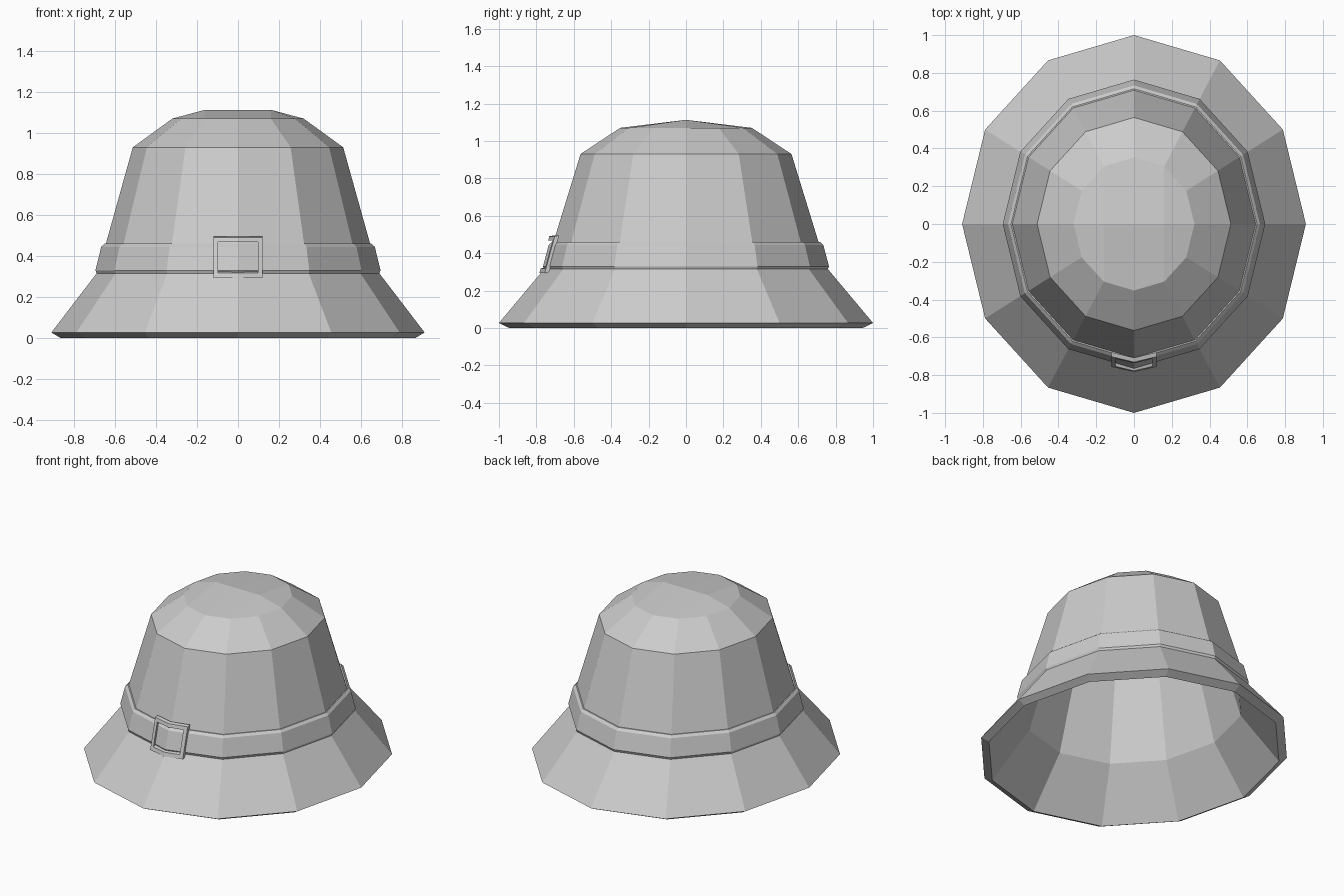
import bpy, bmesh
from math import sin, cos, pi

if "Cube" in bpy.data.objects:
    bpy.data.objects.remove(bpy.data.objects["Cube"])

N = 12          # sides of the hat
RY = 1.1        # front-to-back stretch


def finish(bm, name):
    bmesh.ops.recalc_face_normals(bm, faces=bm.faces)
    me = bpy.data.meshes.new(name)
    bm.to_mesh(me)
    bm.free()
    ob = bpy.data.objects.new(name, me)
    bpy.context.collection.objects.link(ob)
    return ob


def ring(bm, rx, ry, z):
    return [bm.verts.new((rx * sin(2 * pi * i / N), ry * cos(2 * pi * i / N), z)) for i in range(N)]


def bridge(bm, a, b):
    n = len(a)
    for i in range(n):
        j = (i + 1) % n
        bm.faces.new((a[i], a[j], b[j], b[i]))


def cap(bm, r, z):
    # 4 x 2 grid with a short raised ridge along x
    w = abs(r[1].co.x)
    mid = [r[9]] + [bm.verts.new((x, 0, z)) for x in (-w, 0, w)] + [r[3]]
    back = [r[i] for i in (10, 11, 0, 1, 2)]
    front = [r[i] for i in (8, 7, 6, 5, 4)]
    for row_a, row_b in ((back, mid), (mid, front)):
        for i in range(4):
            bm.faces.new((row_a[i], row_a[i + 1], row_b[i + 1], row_b[i]))


# Hat shell: outer crown and brim, lip, and inner lining surface
outer = [(0.32, 0.352, 1.07), (0.513, 0.564, 0.93), (0.682, 0.75, 0.325), (0.91, 1.0, 0.027)]
inner = [(0.865, 0.945, 0.0), (0.635, 0.70, 0.30), (0.468, 0.518, 0.90), (0.295, 0.325, 1.025)]
bm = bmesh.new()
rings = [ring(bm, *p) for p in outer + inner]
for a, b in zip(rings, rings[1:]):
    bridge(bm, a, b)
cap(bm, rings[0], 1.113)
cap(bm, rings[-1], 1.065)
finish(bm, "hat_shell")

# Band around the foot of the crown
profile = [(0.688, 0.312), (0.695, 0.33), (0.667, 0.445), (0.651, 0.46), (0.625, 0.46), (0.66, 0.312)]
bm = bmesh.new()
rings = [ring(bm, r, r * RY, z) for r, z in profile]
for a, b in zip(rings, rings[1:] + rings[:1]):
    bridge(bm, a, b)
finish(bm, "hat_band")

# Buckle: rectangular frame folded over the front corner of the band
bm = bmesh.new()


def buckle_loop(hx, z0, z1, depth):
    pts = [(-hx, z0), (0, z0), (hx, z0), (hx, z1), (0, z1), (-hx, z1)]
    return [bm.verts.new((x, -0.785 + 0.24 * abs(x) + 0.27 * (z - 0.29) + depth, z)) for x, z in pts]


loops = [buckle_loop(0.12, 0.293, 0.49, 0.0), buckle_loop(0.097, 0.318, 0.468, 0.0),
         buckle_loop(0.097, 0.325, 0.473, 0.022), buckle_loop(0.12, 0.298, 0.495, 0.022)]
for a, b in zip(loops, loops[1:] + loops[:1]):
    bridge(bm, a, b)
finish(bm, "buckle")
